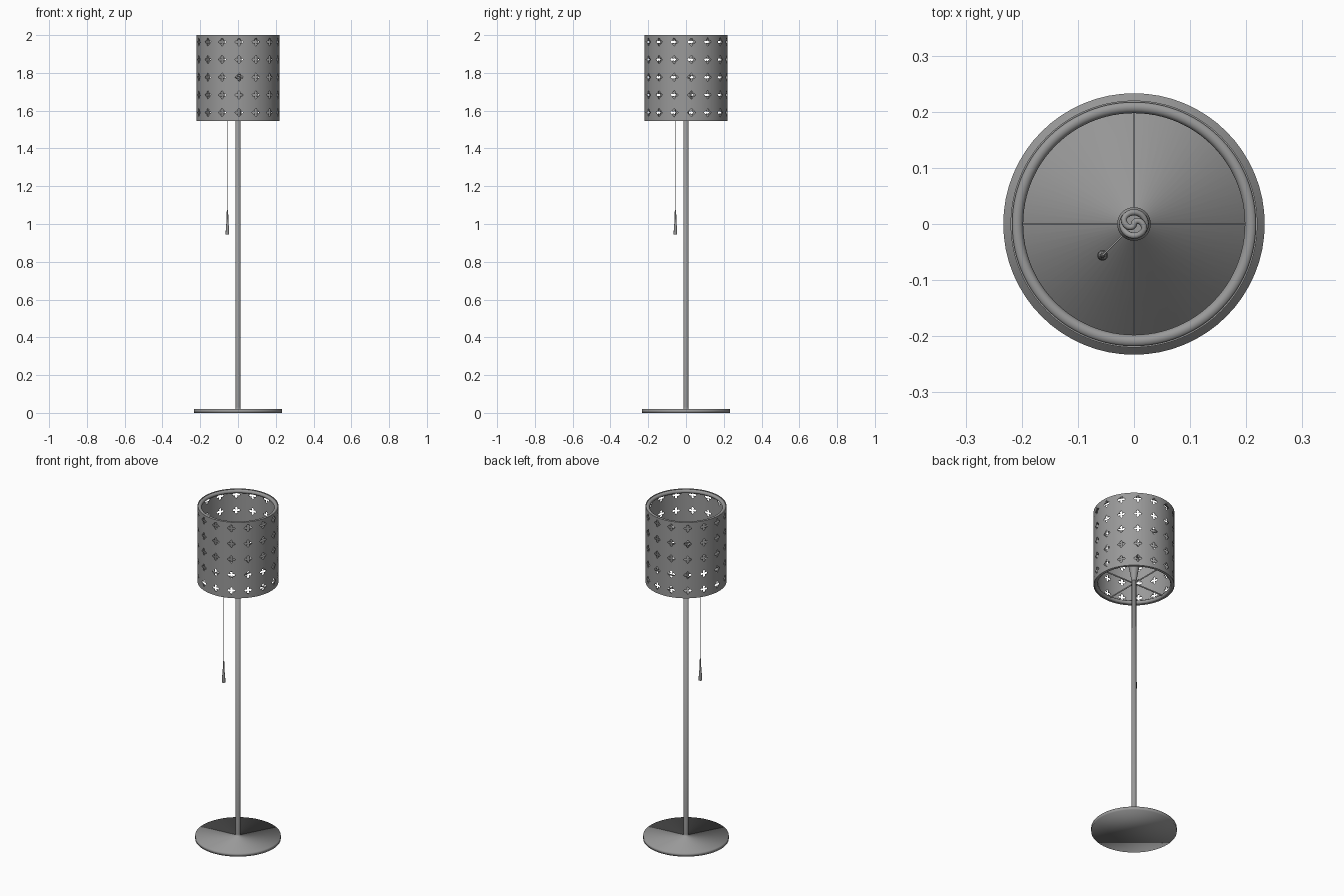
import bpy, bmesh, math
from math import sin, cos, pi, radians
from mathutils import Vector, Matrix

if "Cube" in bpy.data.objects:
    bpy.data.objects.remove(bpy.data.objects["Cube"])

grey = bpy.data.materials.new("dark_grey_metal")
grey.diffuse_color = (0.32, 0.32, 0.32, 1)
grey.use_nodes = True
grey.node_tree.nodes["Principled BSDF"].inputs["Base Color"].default_value = grey.diffuse_color


def shade(ob, angle=35):
    bpy.ops.object.select_all(action='DESELECT')
    ob.select_set(True)
    bpy.context.view_layer.objects.active = ob
    if angle >= 180:
        bpy.ops.object.shade_smooth()
    else:
        bpy.ops.object.shade_smooth_by_angle(angle=radians(angle))


def make_object(name, bm, angle=35):
    bmesh.ops.recalc_face_normals(bm, faces=bm.faces[:])
    me = bpy.data.meshes.new(name)
    bm.to_mesh(me)
    bm.free()
    me.materials.append(grey)
    ob = bpy.data.objects.new(name, me)
    bpy.context.collection.objects.link(ob)
    if angle:
        shade(ob, angle)
    return ob


def lathe(name, profile, segs, x=0, y=0, closed=False, angle=35, turn=0.0):
    """Revolve (radius, z) points around a vertical axis; open ends get caps."""
    bm = bmesh.new()
    rings = [[bm.verts.new((x + r * cos(2 * pi * i / segs + turn),
                            y + r * sin(2 * pi * i / segs + turn), z))
              for i in range(segs)] for r, z in profile]
    pairs = list(zip(rings, rings[1:]))
    if closed:
        pairs.append((rings[-1], rings[0]))
    else:
        bm.faces.new(rings[0][::-1])
        bm.faces.new(rings[-1])
    for a, b in pairs:
        for i in range(segs):
            j = (i + 1) % segs
            bm.faces.new((a[i], a[j], b[j], b[i]))
    return make_object(name, bm, angle)


def tube(name, points, radius, res=3):
    cu = bpy.data.curves.new(name, 'CURVE')
    cu.dimensions = '3D'
    cu.bevel_depth = radius
    cu.bevel_resolution = res
    cu.use_fill_caps = True
    cu.materials.append(grey)
    sp = cu.splines.new('POLY')
    sp.points.add(len(points) - 1)
    for p, co in zip(sp.points, points):
        p.co = (*co, 1)
    sp.use_smooth = True
    ob = bpy.data.objects.new(name, cu)
    bpy.context.collection.objects.link(ob)
    return ob


# Base disc and pole in one piece, softly shaded over its edges
lathe("base_and_pole", [(0.233, 0), (0.233, 0.02), (0.0135, 0.02), (0.0135, 0.03),
                        (0.0135, 1.58)], 64, angle=180)

# Perforated shade wall: thin shell cut by 15 x 5 crosses
R, Z0, Z1 = 0.22, 1.545, 2.0
wall = lathe("shade_wall", [(R, Z0), (R, Z1), (R - 0.003, Z1), (R - 0.003, Z0)],
             120, closed=True, angle=0, turn=0.013)
arm = [(0.0045, 0.0055), (0.0075, 0.015), (0, 0.0225), (-0.0075, 0.015)]
cross = []
for k in range(4):
    c, s = cos(k * pi / 2), sin(k * pi / 2)
    cross += [(u * c - v * s, u * s + v * c) for u, v in arm]
bm = bmesh.new()
for col in range(15):
    turn = Matrix.Rotation(2 * pi * col / 15 + radians(1.5), 3, 'Z')
    for row in range(5):
        z = 1.59 + row * 0.0935
        near, far = [[bm.verts.new(turn @ Vector((u, -d, z + v))) for u, v in cross]
                     for d in (0.19, 0.25)]
        bm.faces.new(near)
        bm.faces.new(far[::-1])
        n = len(cross)
        for i in range(n):
            j = (i + 1) % n
            bm.faces.new((near[i], far[i], far[j], near[j]))
cutter = make_object("hole_cutter", bm, angle=0)
cutter.hide_render = True
mod = wall.modifiers.new("holes", 'BOOLEAN')
mod.operation = 'DIFFERENCE'
mod.solver = 'EXACT'
mod.object = cutter
bpy.ops.object.select_all(action='DESELECT')
wall.select_set(True)
bpy.context.view_layer.objects.active = wall
bpy.ops.object.modifier_apply(modifier="holes")
bpy.data.objects.remove(cutter)
shade(wall)

# Rounded rims inside the wall edges
for name, z in (("top_rim", Z1 - 0.011), ("bottom_rim", Z0 + 0.011)):
    lathe(name, [(0.2085 + 0.011 * cos(2 * pi * k / 12), z + 0.011 * sin(2 * pi * k / 12))
                 for k in range(12)], 96, closed=True)

# Four spokes carrying the shade
for i in range(4):
    bm = bmesh.new()
    bmesh.ops.create_cube(bm, size=1, matrix=Matrix.Rotation(i * pi / 2, 4, 'Z')
                          @ Matrix.Translation((0.105, 0, 1.557))
                          @ Matrix.Diagonal((0.195, 0.002, 0.008, 1)))
    make_object(f"spoke_{i + 1}", bm, angle=0)

# Socket cone
lathe("socket", [(0.0135, 1.57), (0.018, 1.60), (0.028, 1.655), (0.03, 1.665),
                 (0.03, 1.70), (0.024, 1.71)], 32)

# Spiral bulb: two tubes winding up and meeting at the top
spiral = []
N = 60
for i in range(N + 1):
    t = i / N
    r = 0.021 * min(1, (1 - t) / 0.12)
    a = t * 2.75 * 2 * pi
    spiral.append((r * cos(a), r * sin(a), 1.70 + 0.09 * min(1, t / 0.88)))
other = [(-x, -y, z) for x, y, z in spiral[-2::-1]]
tube("spiral_bulb", spiral + other, 0.0055)

# Pull switch: arm, cord and weighted handle
P = -0.056
tube("switch_arm", [(0, 0, 1.605), (P, P, 1.605)], 0.0015)
tube("pull_cord", [(P, P, 1.605), (P, P, 1.06)], 0.0014, 1)
lathe("pull_handle", [(0.009, 0.945), (0.0095, 0.95), (0.008, 0.985), (0.0055, 1.005),
                      (0.004, 1.065), (0.002, 1.075)], 20, P, P)
